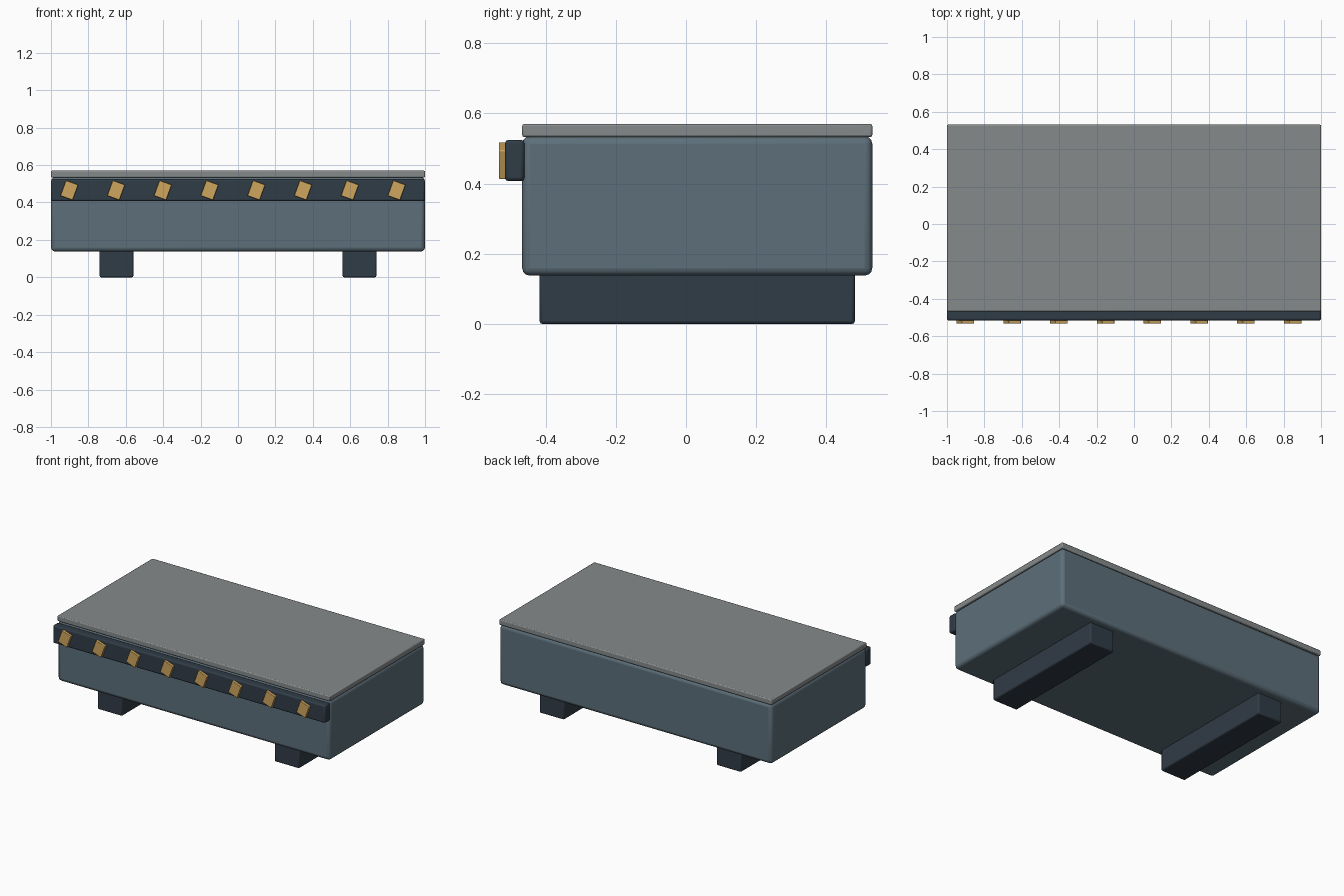
import bpy
from math import radians

if "Cube" in bpy.data.objects:
    bpy.data.objects.remove(bpy.data.objects["Cube"])


def material(name, color):
    m = bpy.data.materials.new(name)
    m.diffuse_color = (*color, 1)
    m.use_nodes = True
    m.node_tree.nodes["Principled BSDF"].inputs["Base Color"].default_value = m.diffuse_color
    return m


BLUE = material("blue_grey", (0.11, 0.16, 0.195))
DARK = material("dark_slate", (0.03, 0.045, 0.061))
GOLD = material("gold", (0.62, 0.38, 0.11))
STONE = material("stone_grey", (0.24, 0.255, 0.26))


def box(name, lo, hi, bevel, mat, segments=2, tilt=0):
    """Bevelled box between two corners, optionally tilted about y."""
    centre = [(a + b) / 2 for a, b in zip(lo, hi)]
    bpy.ops.mesh.primitive_cube_add(size=1, location=centre)
    ob = bpy.context.object
    ob.name = name
    ob.scale = [b - a for a, b in zip(lo, hi)]
    bpy.ops.object.transform_apply(location=False, rotation=False, scale=True)
    ob.rotation_euler.y = tilt
    mod = ob.modifiers.new("edge", 'BEVEL')
    mod.width = bevel
    mod.segments = segments
    ob.data.materials.append(mat)
    bpy.ops.object.shade_smooth_by_angle(angle=radians(35))
    return ob


# Main block and top slab
box("body", (-1, -0.467, 0.138), (1, 0.531, 0.535), 0.022, BLUE, 3)
box("top_slab", (-1, -0.467, 0.533), (1, 0.531, 0.57), 0.006, STONE)

# Two runners underneath
for side, x in (("left", -0.65), ("right", 0.65)):
    box(side + "_runner", (x - 0.09, -0.417, 0), (x + 0.09, 0.481, 0.15), 0.008, DARK)

# Front band with slanted markers
box("front_band", (-1, -0.516, 0.407), (1, -0.46, 0.525), 0.01, DARK)
for i in range(8):
    x, z = -0.902 + 0.25 * i, 0.4655
    box(f"slanted_marker_{i + 1}", (x - 0.035, -0.533, z - 0.044),
        (x + 0.035, -0.505, z + 0.044), 0.003, GOLD, 2, radians(20))
